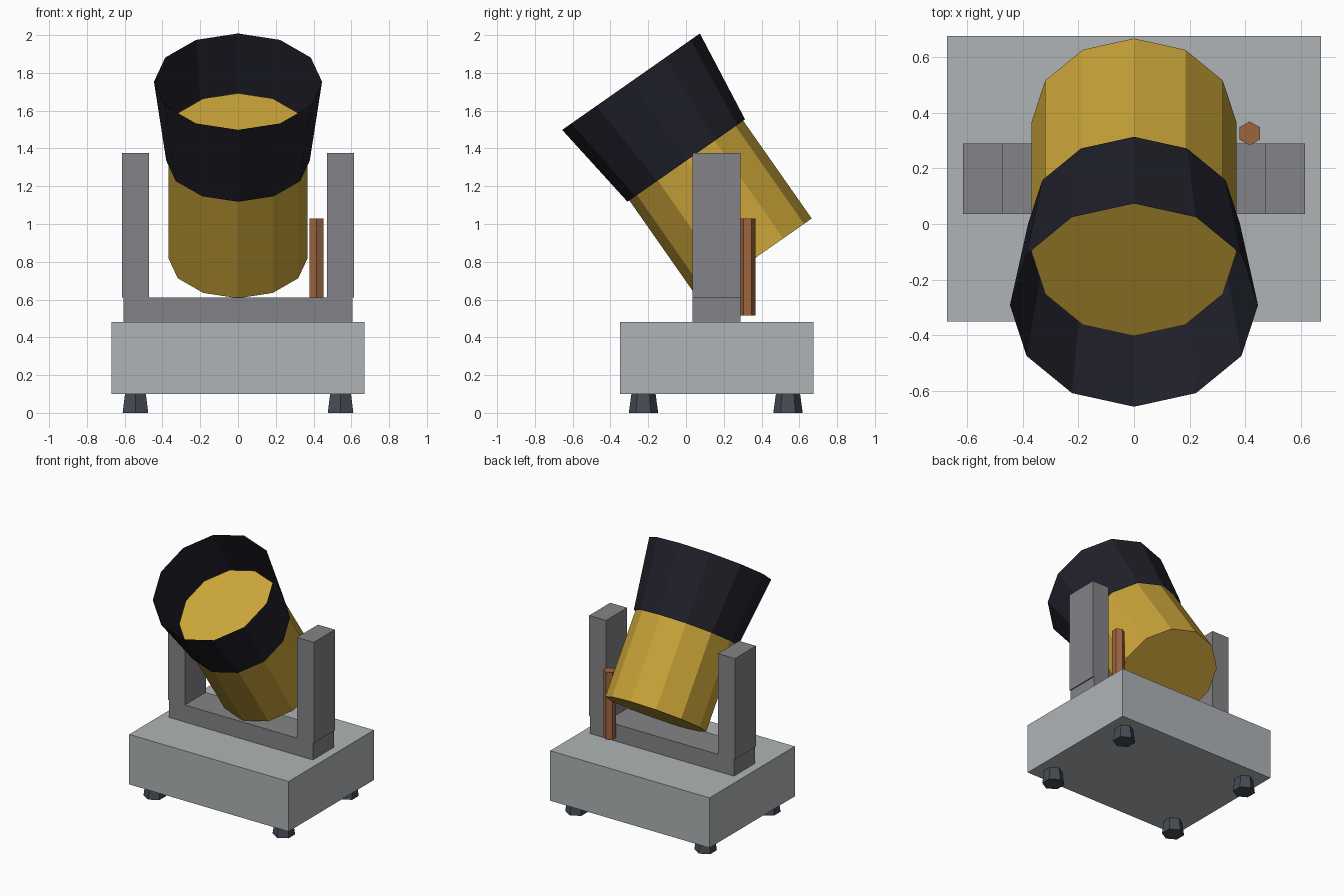
import bpy
import bmesh
from math import cos, sin, pi, radians
from mathutils import Matrix, Vector

default_cube = bpy.data.objects.get("Cube")
if default_cube:
    bpy.data.objects.remove(default_cube, do_unlink=True)


def linear(c):
    c /= 255
    return c / 12.92 if c <= 0.04045 else ((c + 0.055) / 1.055) ** 2.4


def material(name, *rgb):
    mat = bpy.data.materials.new(name)
    mat.use_nodes = True
    color = [linear(c) for c in rgb] + [1.0]
    mat.diffuse_color = color
    mat.node_tree.nodes["Principled BSDF"].inputs["Base Color"].default_value = color
    return mat


gold = material("gold", 203, 165, 57)
black = material("blue black", 32, 32, 42)
light_grey = material("light grey", 175, 180, 182)
mid_grey = material("mid grey", 132, 132, 136)
slate = material("dark slate", 70, 76, 85)
copper = material("copper brown", 156, 101, 63)


def finish(name, bm, mat, matrix=Matrix()):
    mesh = bpy.data.meshes.new(name)
    bm.to_mesh(mesh)
    bm.free()
    mesh.materials.append(mat)
    obj = bpy.data.objects.new(name, mesh)
    obj.matrix_world = matrix
    bpy.context.collection.objects.link(obj)
    return obj


def box(name, low, high, mat):
    """Box between two opposite corners."""
    low, high = Vector(low), Vector(high)
    bm = bmesh.new()
    bmesh.ops.create_cube(bm, size=1)
    bmesh.ops.scale(bm, vec=high - low, verts=bm.verts)
    bmesh.ops.translate(bm, vec=(low + high) / 2, verts=bm.verts)
    return finish(name, bm, mat)


def prism(name, sides, r_low, r_high, height, mat, matrix, capped=True):
    """Tapered prism along local z, with a corner on local +y."""
    bm = bmesh.new()
    rings = []
    for r, z in ((r_low, 0), (r_high, height)):
        angles = [pi / 2 + 2 * pi * i / sides for i in range(sides)]
        rings.append([bm.verts.new((r * cos(a), r * sin(a), z)) for a in angles])
    low, high = rings
    for i in range(sides):
        j = (i + 1) % sides
        bm.faces.new((low[i], low[j], high[j], high[i]))
    if capped:
        bm.faces.new(low[::-1])
        bm.faces.new(high)
    return finish(name, bm, mat, matrix)


# Base box and its four flared feet
box("base", (-0.67, -0.35, 0.1), (0.67, 0.675, 0.48), light_grey)
for side, x in (("right", -0.543), ("left", 0.543)):
    for end, y in (("front", -0.225), ("back", 0.54)):
        prism(f"{end}_{side}_foot", 6, 0.078, 0.064, 0.1, slate,
              Matrix.Translation((x, y, 0)))

# Fork mount: crossbar and two upright arms
box("fork_crossbar", (-0.605, 0.035, 0.48), (0.605, 0.288, 0.61), mid_grey)
for side, x in (("right", -0.542), ("left", 0.542)):
    box(f"{side}_fork_arm", (x - 0.071, 0.035, 0.61), (x + 0.071, 0.288, 1.376), mid_grey)

# Rod behind the left arm
prism("rod", 6, 0.043, 0.043, 0.513, copper, Matrix.Translation((0.415, 0.325, 0.515)))

# Tilted tube with an open, flared hood around its upper end
tilt = Matrix.Translation((0, 0.364, 0.818)) @ Matrix.Rotation(radians(35), 4, "X")
prism("tube", 12, 0.368, 0.368, 0.81, gold, tilt)
prism("hood", 12, 0.38, 0.445, 0.51, black,
      tilt @ Matrix.Translation((0, 0, 0.632)), capped=False)
